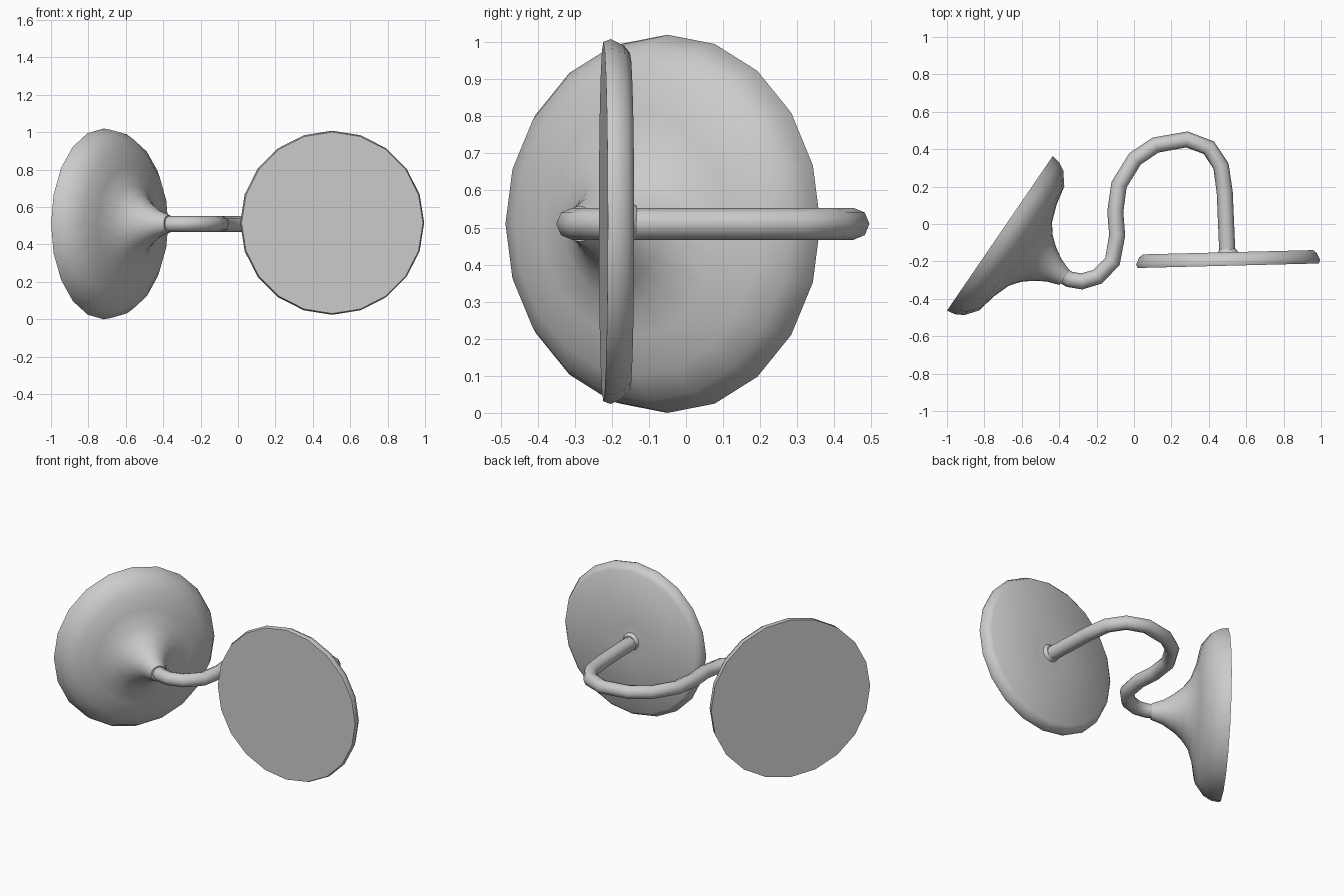
import bpy, bmesh, math
from mathutils import Vector

if "Cube" in bpy.data.objects:
    bpy.data.objects.remove(bpy.data.objects["Cube"])


def revolve(name, centre, axis, profile, sides=20, z_scale=1.0):
    """Closed solid turned around a horizontal axis; profile = (radius, height)."""
    n = Vector(axis).normalized()
    up = Vector((0, 0, 1))
    side = up.cross(n)
    c = Vector(centre)
    bm = bmesh.new()
    rings = []
    for r, h in profile:
        ring = []
        for i in range(sides):
            a = 2 * math.pi * i / sides
            p = c + n * h + side * (r * math.cos(a)) + up * (r * z_scale * math.sin(a))
            ring.append(bm.verts.new(p))
        rings.append(ring)
    for lo, hi in zip(rings, rings[1:]):
        for i in range(sides):
            j = (i + 1) % sides
            bm.faces.new((lo[i], lo[j], hi[j], hi[i]))
    bm.faces.new(rings[0])
    bm.faces.new(rings[-1])
    bmesh.ops.recalc_face_normals(bm, faces=bm.faces)
    mesh = bpy.data.meshes.new(name)
    bm.to_mesh(mesh)
    bm.free()
    ob = bpy.data.objects.new(name, mesh)
    bpy.context.collection.objects.link(ob)
    return ob


def smooth(ob, angle):
    bpy.ops.object.select_all(action='DESELECT')
    ob.select_set(True)
    bpy.context.view_layer.objects.active = ob
    bpy.ops.object.shade_smooth_by_angle(angle=math.radians(angle))


# Wall base: flat back, rounded rim and trumpet-shaped neck
base = revolve("wall_base", (-0.717, -0.05, 0.51), (0.825, -0.565, 0),
               [(0.5, 0), (0.493, 0.045), (0.468, 0.09), (0.402, 0.142), (0.3, 0.163),
                (0.205, 0.197), (0.15, 0.24), (0.11, 0.288), (0.072, 0.35),
                (0.047, 0.42)], z_scale=1.02)
smooth(base, 50)

# Round plate: thin disc with a bevelled rear edge
plate = revolve("round_plate", (0.504, -0.223, 0.516), (-0.025, 1, 0),
                [(0.485, 0), (0.492, 0.02), (0.475, 0.055), (0.455, 0.072), (0.1, 0.066),
                 (0.055, 0.07), (0.042, 0.09)])
smooth(plate, 50)

# Curved arm: S-shaped round tube joining the two discs
path = [(-0.385, -0.272), (-0.345, -0.296), (-0.28, -0.307), (-0.195, -0.282),
        (-0.115, -0.2), (-0.09, -0.06), (-0.1, 0.065), (-0.08, 0.21), (0.005, 0.348),
        (0.115, 0.422), (0.283, 0.452), (0.4, 0.408), (0.465, 0.31), (0.485, 0.17),
        (0.5, -0.18)]
curve = bpy.data.curves.new("curved_arm", 'CURVE')
curve.dimensions = '3D'
spline = curve.splines.new('POLY')
spline.points.add(len(path) - 1)
for point, (x, y) in zip(spline.points, path):
    point.co = (x, y, 0.51, 1)
curve.bevel_depth = 0.043
curve.bevel_resolution = 2
curve.use_fill_caps = True
arm = bpy.data.objects.new("curved_arm", curve)
bpy.context.collection.objects.link(arm)
bpy.ops.object.select_all(action='DESELECT')
arm.select_set(True)
bpy.context.view_layer.objects.active = arm
bpy.ops.object.convert(target='MESH')
smooth(bpy.context.view_layer.objects.active, 60)
